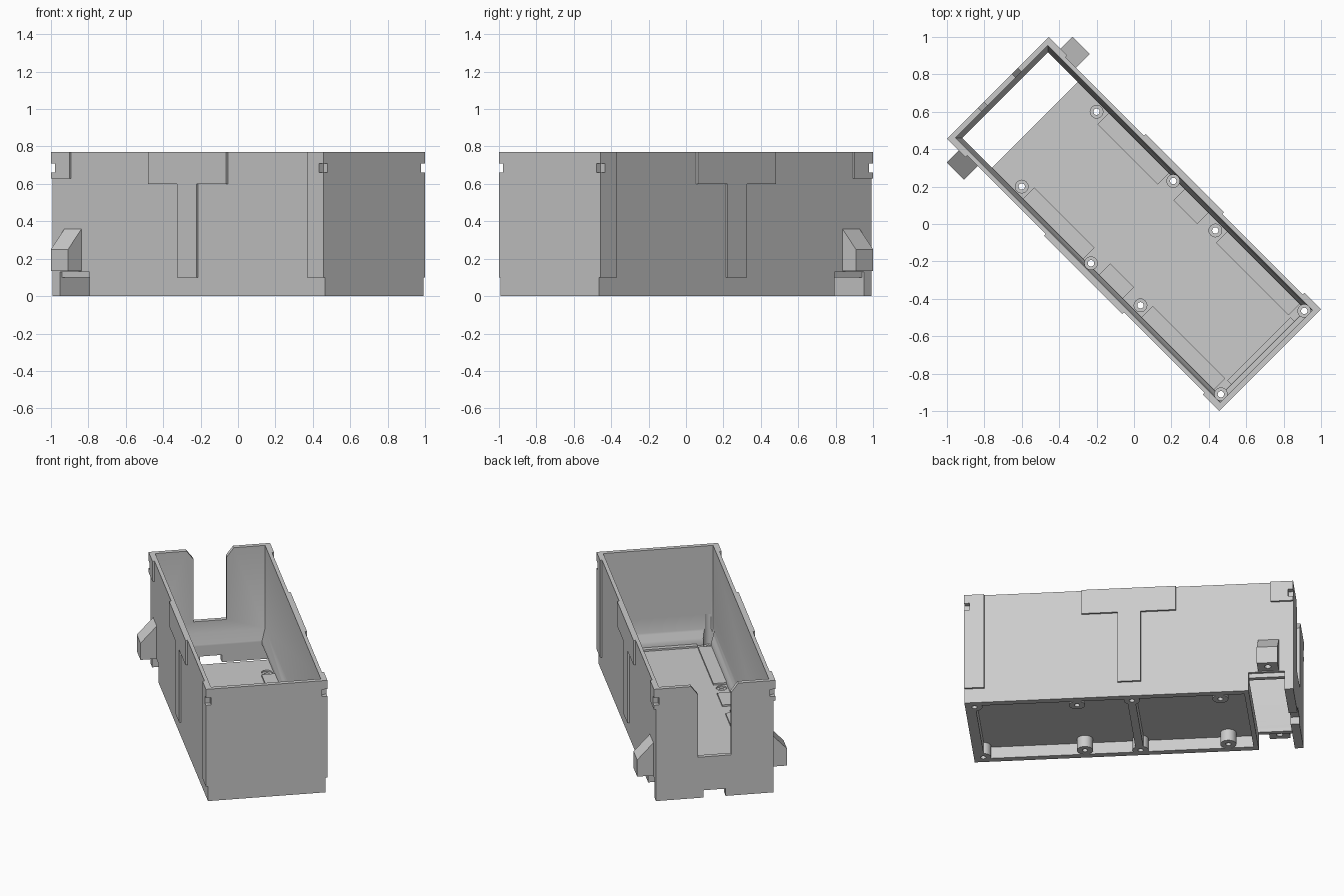
import bpy, bmesh, math
from mathutils import Matrix

old = bpy.data.objects.get("Cube")
if old:
    bpy.data.objects.remove(old, do_unlink=True)

grey = bpy.data.materials.new("light_grey_plastic")
grey.use_nodes = True
COL = (0.6, 0.6, 0.6, 1)
grey.diffuse_color = COL
grey.node_tree.nodes["Principled BSDF"].inputs["Base Color"].default_value = COL


def make(name, bm):
    bmesh.ops.recalc_face_normals(bm, faces=bm.faces)
    me = bpy.data.meshes.new(name)
    bm.to_mesh(me)
    bm.free()
    me.materials.append(grey)
    ob = bpy.data.objects.new(name, me)
    bpy.context.collection.objects.link(ob)
    return ob


def box(name, u, v, z):
    """Box from (low, high) pairs; u runs along the case, v across it."""
    bm = bmesh.new()
    bmesh.ops.create_cube(bm, size=1)
    for p in bm.verts:
        for i, (a, b) in enumerate((u, v, z)):
            p.co[i] = (a + b) / 2 + p.co[i] * (b - a)
    return make(name, bm)


def cylinder(name, u, v, r, z0, z1):
    bm = bmesh.new()
    bmesh.ops.create_cone(bm, cap_ends=True, segments=24, radius1=r, radius2=r,
                          depth=z1 - z0,
                          matrix=Matrix.Translation((u, v, (z0 + z1) / 2)))
    return make(name, bm)


def prism(name, profile, u0, u1):
    """Extrude a (v, z) profile along u."""
    bm = bmesh.new()
    f = bm.faces.new([bm.verts.new((u0, v, z)) for v, z in profile])
    ext = bmesh.ops.extrude_face_region(bm, geom=[f])["geom"]
    bmesh.ops.translate(bm, vec=(u1 - u0, 0, 0),
                        verts=[g for g in ext if isinstance(g, bmesh.types.BMVert)])
    return make(name, bm)


def stack(name, sections):
    """Loft centred rectangles given as (half u, half v, z)."""
    bm = bmesh.new()
    rings = [[bm.verts.new((a * hu, b * hv, z))
              for a, b in ((-1, -1), (1, -1), (1, 1), (-1, 1))] for hu, hv, z in sections]
    bm.faces.new(rings[0])
    bm.faces.new(rings[-1])
    for lo, hi in zip(rings, rings[1:]):
        for i in range(4):
            j = (i + 1) % 4
            bm.faces.new((lo[i], lo[j], hi[j], hi[i]))
    return make(name, bm)


def combine(target, tool, op):
    mod = target.modifiers.new(op, "BOOLEAN")
    mod.object, mod.operation, mod.solver = tool, op, "EXACT"
    bpy.context.view_layer.objects.active = target
    bpy.ops.object.modifier_apply(modifier=mod.name)
    bpy.data.objects.remove(tool, do_unlink=True)


L, W, H = 1.03, 0.372, 0.77
FLOOR = 0.10
case = box("case", (-L, L), (-W, W), (0, H))


def add(tool):
    combine(case, tool, "UNION")


def cut(tool):
    combine(case, tool, "DIFFERENCE")


# Hollow with thin upper walls, a sloped step and thicker lower walls
cut(stack("cavity", [(0.975, 0.325, FLOOR), (0.975, 0.325, 0.13),
                     (1.0, 0.348, 0.2), (1.0, 0.348, 0.9)]))

# Raised outer pads: T shape in the middle, full strip and short tab at the ends
for s in (-1, 1):
    v = sorted((s * 0.36, s * 0.385))
    add(box("pad_bar", (-0.295, 0.295), v, (0.6, H)))
    add(box("pad_stem", (-0.075, 0.07), v, (FLOOR, 0.65)))
    add(box("end_strip", (0.905, L), v, (FLOOR, H)))
    add(box("end_tab", (-L, -0.89), v, (0.63, H)))

# Two recesses under the floor
for u in ((0.015, 0.965), (-0.72, -0.035)):
    cut(box("recess", u, (-0.33, 0.33), (-0.1, 0.08)))

# Screw bosses with counterbores and through holes
bosses = [(-0.566, 0.283), (-0.014, 0.311), (0.332, 0.283), (0.972, 0.315)]
for s in (-1, 1):
    for u, v in bosses:
        add(cylinder("boss", u, s * v, 0.05, 0, 0.09))
        cut(cylinder("counterbore", u, s * v, 0.034, FLOOR - 0.01, 0.3))
        cut(cylinder("screw_hole", u, s * v, 0.017, -0.1, 0.3))

# Open bottom and low side windows at the slotted end
cut(box("bottom_opening", (-0.975, -0.75), (-0.325, 0.325), (-0.1, 0.12)))
cut(box("side_window", (-0.975, -0.75), (-0.5, 0.5), (-0.1, FLOOR)))
for s in (-1, 1):
    cut(box("window_rebate", (-0.975, -0.75), sorted((s * 0.355, s * 0.5)), (-0.1, 0.13)))

# Tall slot with flared top, and a small notch below it
half = [(0.105, 0.28), (0.105, 0.71), (0.15, H), (0.15, 0.9)]
cut(prism("end_slot", half + [(-v, z) for v, z in reversed(half)], -1.2, -0.9))
cut(box("end_notch", (-1.2, -0.9), (-0.07, 0.07), (-0.1, 0.05)))

# Square corner notches near the rim
for a in (-1, 1):
    for b in (-1, 1):
        cut(box("corner_notch", sorted((a * 0.997, a * 1.2)),
                sorted((b * 0.352, b * 0.5)), (0.66, 0.71)))

parts = [case]

# Side lugs with sloped tops and a hole from below
for s, side in ((1, "back"), (-1, "front")):
    prof = [(0.36, 0.135), (0.475, 0.135), (0.475, 0.25), (0.372, 0.36), (0.36, 0.36)]
    lug = prism(side + "_lug", [(s * v, z) for v, z in prof], -0.94, -0.81)
    combine(lug, cylinder("lug_hole", -0.875, s * 0.425, 0.02, 0, 0.22), "DIFFERENCE")
    parts.append(lug)

# Low ledges along the floor between the bosses
for s, side in ((1, "back"), (-1, "front")):
    for i, u in enumerate(((-0.516, -0.06), (0.06, 0.24), (0.38, 0.93))):
        parts.append(box(f"{side}_ledge_{i + 1}", u, sorted((s * 0.24, s * 0.33)),
                         (FLOOR - 0.01, FLOOR + 0.012)))
parts.append(box("end_ledge", (0.945, 0.98), (-0.24, 0.24), (FLOOR - 0.01, FLOOR + 0.012)))

# Turn the whole case diagonally
for ob in parts:
    ob.data.transform(Matrix.Rotation(math.radians(-45), 4, "Z"))
    bpy.ops.object.select_all(action="DESELECT")
    ob.select_set(True)
    bpy.context.view_layer.objects.active = ob
    bpy.ops.object.shade_smooth_by_angle(angle=math.radians(30))
